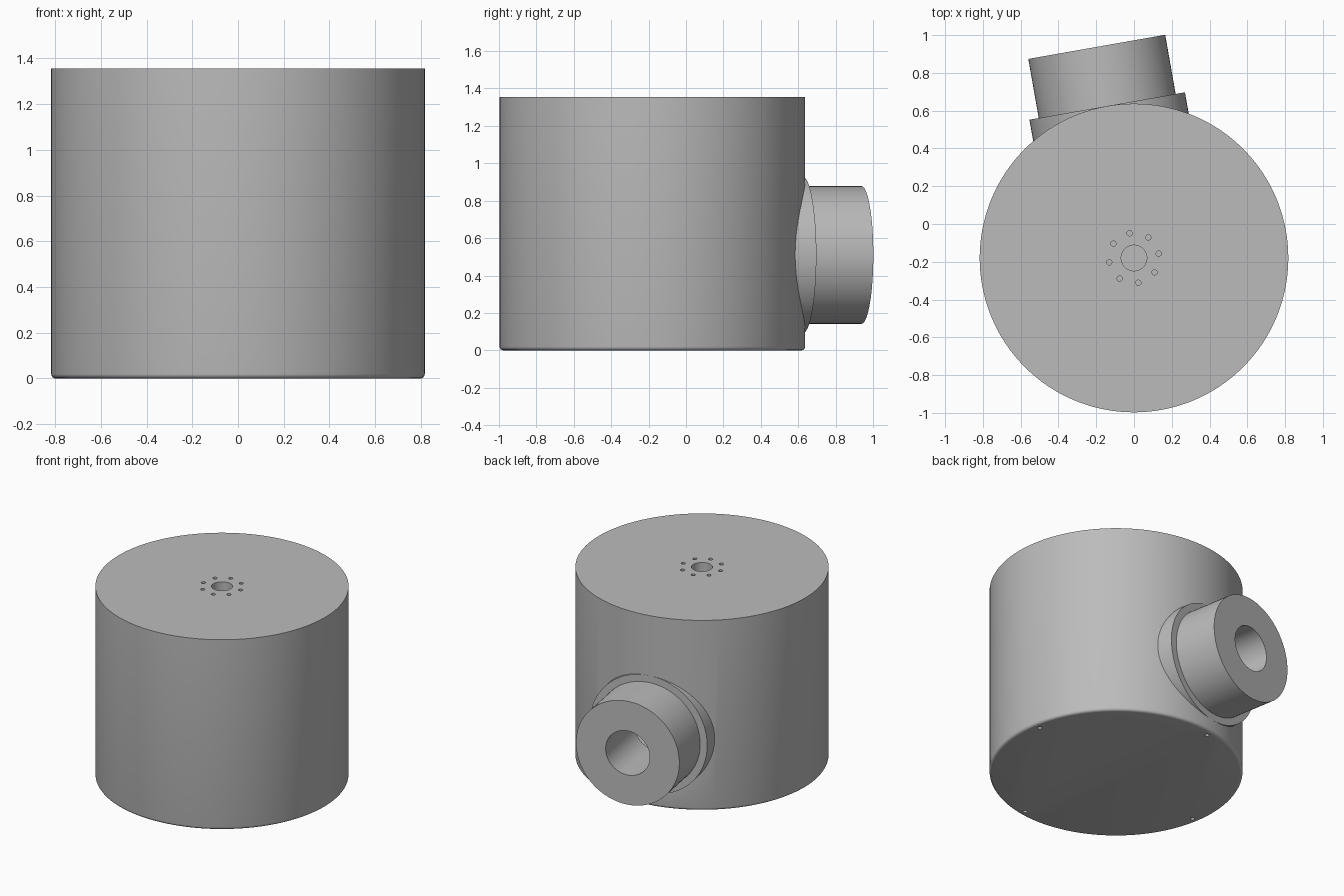
import bpy
import bmesh
from math import radians, sin, cos, pi
from mathutils import Matrix, Vector

cube = bpy.data.objects.get("Cube")
if cube:
    bpy.data.objects.remove(cube, do_unlink=True)

CENTRE = Vector((0, -0.18, 0))
HEIGHT, RADIUS, WALL = 1.355, 0.817, 0.1
PORT_ANGLE = radians(100)
PORT_DIR = Vector((cos(PORT_ANGLE), sin(PORT_ANGLE), 0))
PORT_BASE = CENTRE + Vector((0, 0, 0.51))

grey = bpy.data.materials.new("plain grey")
grey.use_nodes = True
colour = (0.5, 0.5, 0.5, 1)
grey.diffuse_color = colour
grey.node_tree.nodes["Principled BSDF"].inputs["Base Color"].default_value = colour


def cylinder(name, radius, start, end, sides=96, bevel=0):
    """Solid cylinder between two points, optionally rounded at its start."""
    axis = end - start
    turn = axis.to_track_quat("Z", "Y").to_matrix().to_4x4()
    bm = bmesh.new()
    bmesh.ops.create_cone(bm, cap_ends=True, segments=sides, radius1=radius, radius2=radius,
                          depth=axis.length,
                          matrix=Matrix.Translation((start + end) / 2) @ turn)
    if bevel:
        rim = [e for e in bm.edges if all((v.co - start).dot(axis) < 1e-4 for v in e.verts)]
        bmesh.ops.bevel(bm, geom=rim, offset=bevel, segments=4, profile=0.5, affect="EDGES")
    mesh = bpy.data.meshes.new(name)
    bm.to_mesh(mesh)
    bm.free()
    mesh.materials.append(grey)
    ob = bpy.data.objects.new(name, mesh)
    bpy.context.collection.objects.link(ob)
    return ob


def upright(name, radius, x, y, low, high, sides=96, bevel=0):
    at = CENTRE + Vector((x, y, 0))
    return cylinder(name, radius, at + Vector((0, 0, low)), at + Vector((0, 0, high)), sides, bevel)


def along_port(name, radius, near, far):
    return cylinder(name, radius, PORT_BASE + PORT_DIR * near, PORT_BASE + PORT_DIR * far)


# Main drum with a rounded lower rim
housing = upright("housing", RADIUS, 0, 0, 0, HEIGHT, 160, bevel=0.02)

# Side port: a short flange and a longer pipe
additions = [along_port("port_flange", 0.418, 0.5, 0.817),
             along_port("port_pipe", 0.368, 0.45, 1.135)]

# Inner cavity, port bore and shaft hole
cutters = [upright("cavity", RADIUS - WALL, 0, 0, WALL, HEIGHT - WALL, 128),
           along_port("port_bore", 0.157, 0.3, 1.3),
           upright("shaft_hole", 0.068, 0, 0, HEIGHT - 0.2, HEIGHT + 0.1, 48)]

# Ring of eight mounting holes round the shaft hole
for i in range(8):
    a = PORT_ANGLE + i * pi / 4
    cutters.append(upright("mounting_hole", 0.014, 0.133 * cos(a), 0.133 * sin(a),
                           HEIGHT - 0.2, HEIGHT + 0.1, 16))

# Four screw holes in the underside, sunk into the wall
for i in range(4):
    a = PORT_ANGLE + i * pi / 2
    cutters.append(upright("screw_hole", 0.014, 0.766 * cos(a), 0.766 * sin(a), -0.1, 0.1, 16))

for tool, operation in [(t, "UNION") for t in additions] + [(t, "DIFFERENCE") for t in cutters]:
    mod = housing.modifiers.new(tool.name, "BOOLEAN")
    mod.operation = operation
    mod.solver = "EXACT"
    mod.object = tool

# Bake the booleans, then drop the helper solids
bpy.context.view_layer.update()
graph = bpy.context.evaluated_depsgraph_get()
baked = bpy.data.meshes.new_from_object(housing.evaluated_get(graph))
housing.modifiers.clear()
housing.data = baked
for tool in additions + cutters:
    bpy.data.objects.remove(tool, do_unlink=True)

bpy.ops.object.select_all(action="DESELECT")
housing.select_set(True)
bpy.context.view_layer.objects.active = housing
bpy.ops.object.shade_smooth_by_angle(angle=radians(30))
